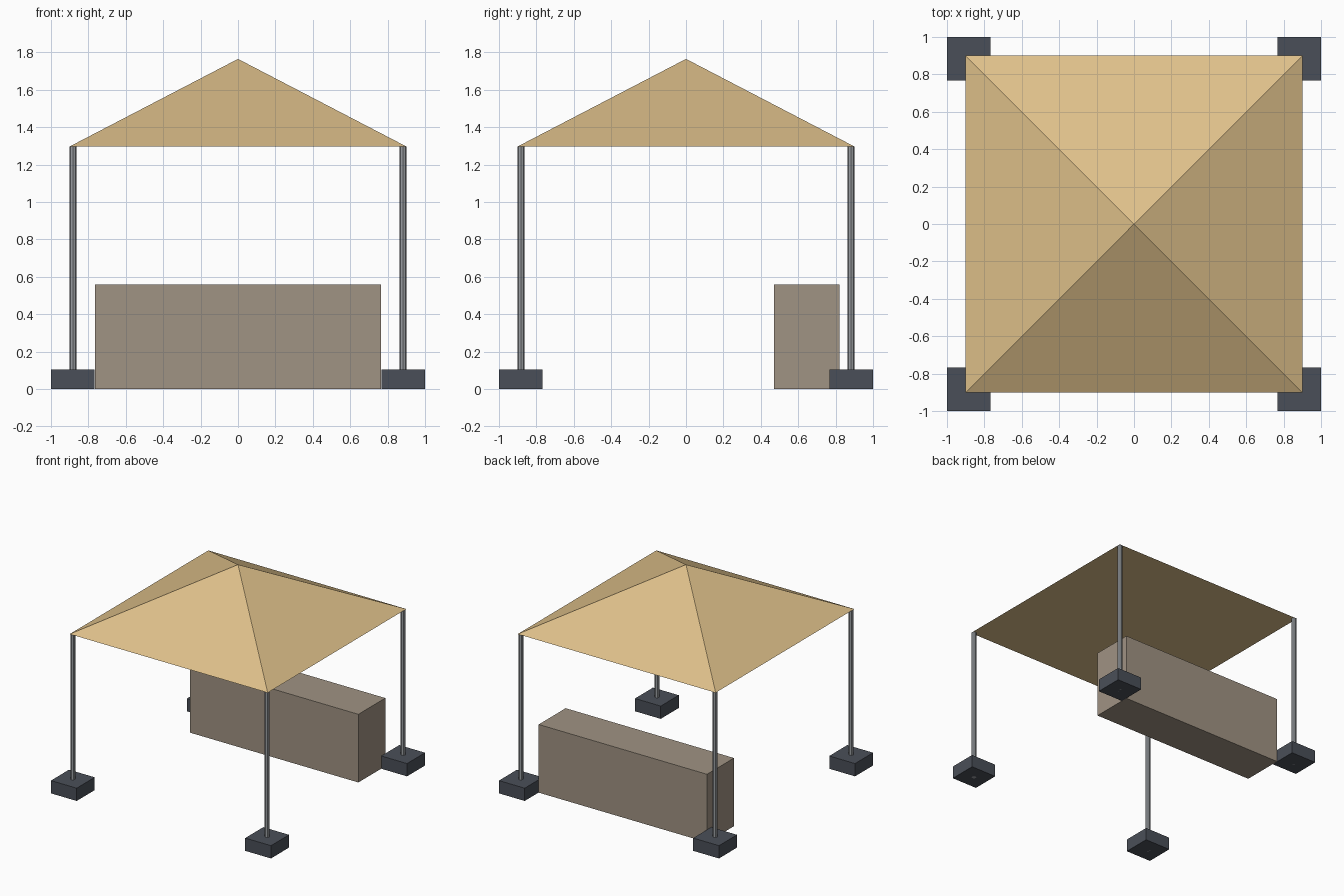
import bpy
import math

if "Cube" in bpy.data.objects:
    bpy.data.objects.remove(bpy.data.objects["Cube"])


def material(name, r, g, b):
    """Flat colour from 0-255 display values."""
    def lin(c):
        c /= 255
        return c / 12.92 if c <= 0.04045 else ((c + 0.055) / 1.055) ** 2.4
    m = bpy.data.materials.new(name)
    m.diffuse_color = (lin(r), lin(g), lin(b), 1)
    m.use_nodes = True
    m.node_tree.nodes["Principled BSDF"].inputs["Base Color"].default_value = m.diffuse_color
    return m


canvas = material("tan canvas", 222, 192, 138)
steel = material("grey steel", 154, 158, 162)
weight = material("dark slate", 74, 79, 88)
counter_mat = material("taupe", 160, 147, 131)


def finish(name, mat):
    ob = bpy.context.object
    ob.name = name
    ob.data.materials.append(mat)
    return ob


def box(name, x, y, z, mat):
    """Box spanning the given (min, max) ranges."""
    spans = (x, y, z)
    bpy.ops.mesh.primitive_cube_add(size=1, location=[(a + b) / 2 for a, b in spans])
    ob = finish(name, mat)
    ob.scale = [b - a for a, b in spans]
    return ob


# Pyramid canopy with a closed flat underside
EAVE, PEAK, HALF = 1.297, 1.765, 0.9
bpy.ops.mesh.primitive_cone_add(vertices=4, radius1=HALF * math.sqrt(2), radius2=0,
                                depth=PEAK - EAVE, location=(0, 0, (EAVE + PEAK) / 2),
                                rotation=(0, 0, math.pi / 4))
finish("canopy", canvas)

# Corner posts standing in square weights
C, HW = 0.883, 0.117
for sx, side in ((-1, "left"), (1, "right")):
    for sy, end in ((-1, "front"), (1, "back")):
        x, y = sx * C, sy * C
        box(f"{end}_{side}_weight", (x - HW, x + HW), (y - HW, y + HW), (0, 0.105), weight)
        bpy.ops.mesh.primitive_cylinder_add(vertices=8, radius=0.0185, depth=EAVE,
                                            location=(x, y, EAVE / 2))
        finish(f"{end}_{side}_post", steel)

# Counter along the back
box("counter", (-0.765, 0.765), (0.47, 0.82), (0, 0.56), counter_mat)
